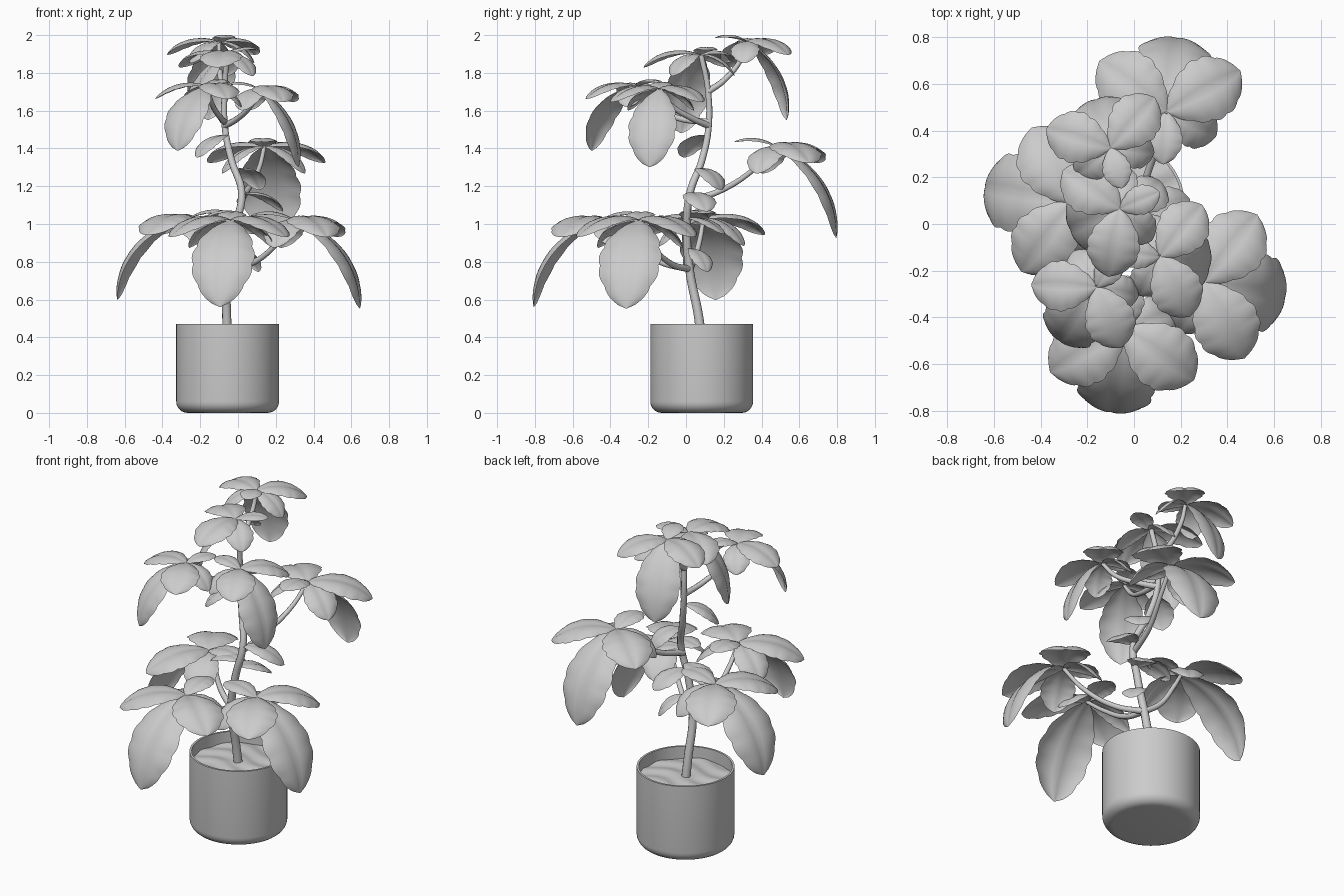
import bpy, bmesh, math
from math import sin, cos, pi, radians
from mathutils import Vector

if "Cube" in bpy.data.objects:
    bpy.data.objects.remove(bpy.data.objects["Cube"])

def finish(name, bm, angle=40):
    me = bpy.data.meshes.new(name)
    bm.to_mesh(me)
    bm.free()
    ob = bpy.data.objects.new(name, me)
    bpy.context.collection.objects.link(ob)
    bpy.ops.object.select_all(action='DESELECT')
    ob.select_set(True)
    bpy.context.view_layer.objects.active = ob
    bpy.ops.object.shade_smooth_by_angle(angle=radians(angle))
    return ob

def lathe(name, profile, center, seg=64, wave=None):
    bm = bmesh.new()
    rings = []
    for r, z in profile:
        if r == 0:
            rings.append([bm.verts.new((center[0], center[1], z))] * seg)
            continue
        ring = []
        for i in range(seg):
            a = 2 * pi * i / seg
            dz = wave(r, a) if wave else 0
            ring.append(bm.verts.new((center[0] + r * cos(a), center[1] + r * sin(a), z + dz)))
        rings.append(ring)
    for p, q in zip(rings, rings[1:]):
        for i in range(seg):
            j = (i + 1) % seg
            bm.faces.new(list(dict.fromkeys((p[i], p[j], q[j], q[i]))))
    bmesh.ops.recalc_face_normals(bm, faces=bm.faces)
    return finish(name, bm)

def tube(name, pts, r0, r1):
    cu = bpy.data.curves.new(name, 'CURVE')
    cu.dimensions = '3D'
    cu.bevel_depth = 1
    cu.bevel_resolution = 3
    cu.resolution_u = 8
    cu.use_fill_caps = True
    sp = cu.splines.new('BEZIER')
    sp.bezier_points.add(len(pts) - 1)
    for i, (bp, p) in enumerate(zip(sp.bezier_points, pts)):
        bp.co = p
        bp.handle_left_type = bp.handle_right_type = 'AUTO'
        bp.radius = r0 + (r1 - r0) * i / (len(pts) - 1)
    ob = bpy.data.objects.new(name, cu)
    bpy.context.collection.objects.link(ob)
    bpy.ops.object.select_all(action='DESELECT')
    ob.select_set(True)
    bpy.context.view_layer.objects.active = ob
    bpy.ops.object.convert(target='MESH')
    bpy.ops.object.shade_smooth_by_angle(angle=radians(50))

def add_leaf(bm, base, azimuth, p0, p1, length, width, nu=30, nv=12):
    """Scalloped leaf whose pitch bends from p0 to p1 degrees along its length."""
    a = radians(azimuth)
    out, side = Vector((cos(a), sin(a), 0)), Vector((-sin(a), cos(a), 0))
    pos = Vector(base)
    rows = []
    for i in range(nu + 1):
        t = i / nu
        pitch = radians(p0 + (p1 - p0) * t)
        step = out * cos(pitch) + Vector((0, 0, sin(pitch)))
        normal = Vector((0, 0, cos(pitch))) - out * sin(pitch)
        if i:
            pos = pos + step * (length / nu)
        # narrow base, broad middle, blunt tip, wavy margin
        half = width / 2 * max(0, sin(pi * t ** 1.15)) ** 0.58 * (0.93 + 0.07 * abs(sin(5 * pi * t)))
        half = max(half, 0.010 * (1 - t) + 0.003)
        row = []
        for j in range(nv + 1):
            s = 2 * j / nv - 1
            lift = half * (0.28 * abs(s) - 0.46 * s * s)
            row.append(bm.verts.new(pos + side * (s * half) + normal * lift))
        rows.append(row)
    for p, q in zip(rows, rows[1:]):
        for j in range(nv):
            bm.faces.new((p[j], q[j], q[j + 1], p[j + 1]))

# Rosette pattern: angle from droop direction, start pitch, end pitch, length, width
ROSETTE = [(0, -6, -88, 0.63, 0.34), (57, 20, -45, 0.40, 0.29), (-57, 20, -45, 0.40, 0.29),
           (112, 5, -65, 0.30, 0.20), (-112, 5, -65, 0.30, 0.20), (180, 35, -20, 0.24, 0.16)]

def rosette(name, center, azimuth, scale, sag, yaw):
    bm = bmesh.new()
    for da, p0, p1, ln, w in ROSETTE:
        if da == 0:  # the big leaf hangs and turns a little differently in each cluster
            p0, p1, da = p0 - sag, p1 - sag * 0.2, yaw
        add_leaf(bm, center, azimuth + da, p0, p1, ln * scale, w * scale)
    finish(name, bm, 60)

# Pot with rounded foot, thin wall and open top
POT = (-0.055, 0.083)
foot = [(0.212 + 0.06 * sin(k * pi / 12), 0.06 - 0.06 * cos(k * pi / 12)) for k in range(7)]
lathe("pot", [(0, 0)] + foot + [(0.272, 0.47), (0.260, 0.47), (0.260, 0.36)], POT)

# Soil with gentle ripples
lathe("soil", [(0, 0.41)] + [(0.261 * k / 16, 0.41 - 0.0007 * k) for k in range(1, 17)], POT,
      wave=lambda r, a: 0.005 * sin(50 * r * sin(a) + 2 * sin(14 * r * cos(a))) * min(1, r / 0.08))

# Main stem
tube("stem", [(-0.055, 0.083, 0.38), (-0.06, 0.065, 0.52), (-0.06, 0.02, 0.75), (-0.02, 0.005, 0.97),
              (0.02, 0.02, 1.16), (-0.035, 0.085, 1.34), (-0.07, 0.12, 1.52), (-0.07, 0.115, 1.72),
              (-0.06, 0.08, 1.895)], 0.026, 0.014)

# Leaf clusters: centre, droop direction, scale, big leaf sag and turn, branch path from the stem
CLUSTERS = [
    ("front_low", (-0.04, -0.45, 1.02), 267, 1.0, 6, -6,
     [(-0.06, 0.02, 0.76), (-0.065, -0.14, 0.80), (-0.06, -0.33, 0.92)]),
    ("right_low", (0.30, -0.25, 1.02), 355, 1.0, 8, -6,
     [(-0.06, 0.02, 0.76), (0.07, -0.08, 0.79), (0.21, -0.19, 0.90)]),
    ("left_low", (-0.26, 0.09, 1.03), 176, 1.0, 0, -6,
     [(-0.06, 0.02, 0.76), (-0.15, 0.05, 0.83), (-0.22, 0.08, 0.95)]),
    ("back_mid", (0.14, 0.48, 1.41), 86, 0.98, 14, -4,
     [(0.01, 0.01, 1.12), (0.05, 0.19, 1.18), (0.11, 0.36, 1.29)]),
    ("front_upper", (-0.16, -0.27, 1.73), 235, 0.76, 4, 0,
     [(-0.07, 0.12, 1.54), (-0.09, -0.04, 1.56), (-0.14, -0.19, 1.64)]),
    ("right_upper", (0.11, -0.14, 1.715), 354, 0.78, 24, -8,
     [(-0.07, 0.12, 1.52), (0.0, 0.03, 1.56), (0.07, -0.08, 1.63)]),
    ("back_top", (-0.10, 0.325, 1.965), 106, 0.78, 24, 0,
     [(-0.07, 0.115, 1.70), (-0.09, 0.20, 1.76), (-0.10, 0.29, 1.87)]),
    ("crown", (-0.06, 0.065, 1.90), 203, 0.80, 22, 0, None),
]
for name, c, az, sc, sag, yaw, path in CLUSTERS:
    rosette(name + "_leaves", c, az, sc, sag, yaw)
    if path:
        tube(name + "_branch", path + [c], 0.018, 0.011)

# Single small leaves growing straight from the stem
bm = bmesh.new()
for base, az, p0, p1, ln, w in [
        ((-0.06, 0.10, 1.47), 215, 5, -65, 0.24, 0.17),
        ((0.0, 0.05, 1.29), 50, 15, -75, 0.23, 0.18),
        ((0.02, 0.02, 1.16), 22, 15, -55, 0.27, 0.18),
        ((0.0, 0.01, 1.06), 165, 20, -50, 0.24, 0.16),
        ((-0.01, 0.01, 1.03), 65, 10, -50, 0.24, 0.17),
        ((-0.01, 0.02, 0.87), 38, 0, -75, 0.21, 0.14)]:
    add_leaf(bm, base, az, p0, p1, ln, w, 20, 10)
finish("stem_leaves", bm, 60)
